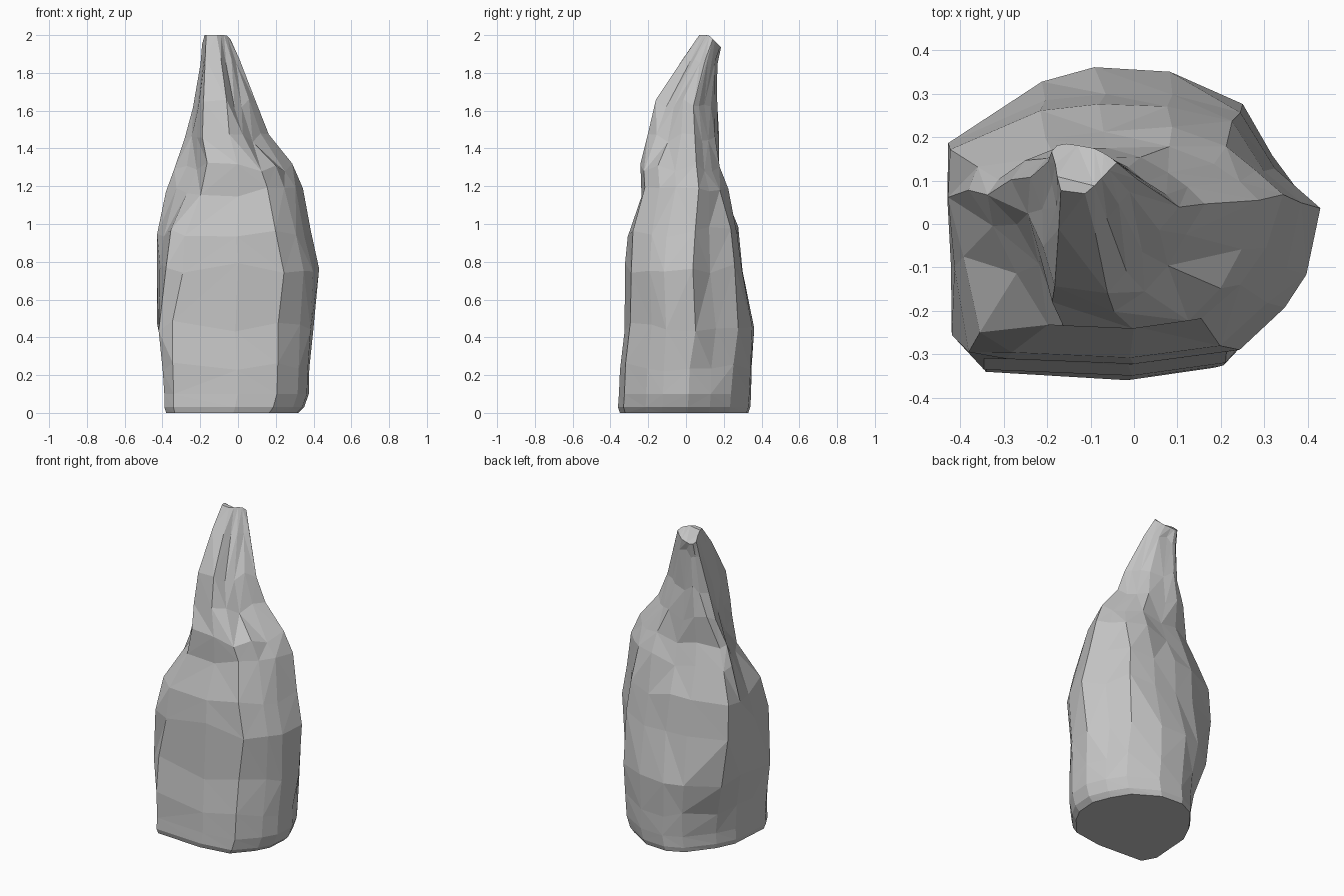
import bpy
import bmesh
import random
from mathutils import Vector

default_cube = bpy.data.objects.get("Cube")
if default_cube:
    bpy.data.objects.remove(default_cube, do_unlink=True)

random.seed(4)

# Cross-section shapes, counterclockwise from the right-hand ridge
FOOT = [(38, 2), (33, 14), (26, 25), (9, 35), (-7, 36), (-18, 31), (-31, 15), (-37, 3),
        (-38, -12), (-39, -25), (-34, -34), (0, -36), (21, -33), (32, -21), (37, -12)]
BODY = [(43, 4), (32, 13), (25, 26), (9, 30), (-7, 30), (-20, 29), (-43, 19), (-43, 6),
        (-41, -10), (-38, -30), (-29, -31), (0, -32), (24, -29), (35, -19), (40, -12)]
SHOULDER = [(32, 8), (27, 12), (20, 17), (9, 21), (-7, 20), (-20, 18), (-35, 12), (-37, 8),
            (-30, 1), (-24, -8), (-18, -23), (0, -24), (14, -22), (22, -14), (28, -4)]
SPIRE = [(12, 4), (9, 7), (5, 10), (0, 13), (-9, 15), (-15, 16), (-20, 15), (-23, 11),
         (-21, 3), (-20, -5), (-18, -14), (-5, -16), (0, -11), (4, -6), (8, -1)]
SHAPES = [FOOT, BODY, SHOULDER, SPIRE, SPIRE]

# Height, x extent, y extent, position along the list of shapes
LEVELS = [
    (0, -.38, .32, -.35, .33, 0),
    (.03, -.39, .35, -.36, .34, 0),
    (.1, -.39, .375, -.355, .345, 0),
    (.24, -.4, .38, -.35, .35, .1),
    (.46, -.425, .4, -.33, .36, .4),
    (.77, -.43, .43, -.32, .3, 1),
    (.96, -.43, .39, -.31, .275, 1.25),
    (1.17, -.38, .34, -.24, .22, 1.8),
    (1.3, -.335, .29, -.245, .18, 2.1),
    (1.45, -.28, .16, -.2, .17, 2.7),
    (1.63, -.235, .1, -.16, .16, 3),
    (1.86, -.2, .01, -.02, .17, 3),
    (2, -.19, -.04, .07, .185, 3),
]


def fit(values, low, high):
    """Stretch values so that they span low to high."""
    a, b = min(values), max(values)
    return [low + (v - a) / (b - a) * (high - low) for v in values]


def section(level):
    """Corner positions of one cross-section of the rock."""
    z, x_low, x_high, y_low, y_high, stage = level
    k = int(stage)
    points = [Vector(p).lerp(Vector(q), stage - k) for p, q in zip(SHAPES[k], SHAPES[k + 1])]
    xs = fit([p.x for p in points], x_low, x_high)
    ys = fit([p.y for p in points], y_low, y_high)
    return [Vector((x, y, z)) for x, y in zip(xs, ys)]


def roughen(point, level):
    """Shift a corner a little, and slope the tip down to the back."""
    if level is LEVELS[-1]:
        point.z -= max(0, point.y - .12)
    elif level[0] > .1:
        point.x += random.uniform(-.005, .005)
        point.y += random.uniform(-.005, .005)
        point.z += random.uniform(-.03, .03)
    return point


# Rock: stacked sections joined by triangles with mixed diagonals
bm = bmesh.new()
rings = [[bm.verts.new(roughen(p, level)) for p in section(level)] for level in LEVELS]
count = len(BODY)
for lower, upper in zip(rings, rings[1:]):
    for i in range(count):
        j = (i + 1) % count
        a, b, c, d = lower[i], lower[j], upper[j], upper[i]
        if random.random() < .5:
            triangles = ((a, b, c), (a, c, d))
        else:
            triangles = ((a, b, d), (b, c, d))
        for triangle in triangles:
            bm.faces.new(triangle)
bm.faces.new(list(reversed(rings[0])))
tip = bm.faces.new(rings[-1])
bmesh.ops.triangulate(bm, faces=[tip])
bmesh.ops.recalc_face_normals(bm, faces=bm.faces[:])

mesh = bpy.data.meshes.new("rock_spire")
bm.to_mesh(mesh)
bm.free()
rock = bpy.data.objects.new("rock_spire", mesh)
bpy.context.collection.objects.link(rock)

# Plain grey stone
stone = bpy.data.materials.new("grey_stone")
stone.use_nodes = True
color = (.55, .55, .55, 1)
stone.diffuse_color = color
stone.node_tree.nodes["Principled BSDF"].inputs["Base Color"].default_value = color
mesh.materials.append(stone)
